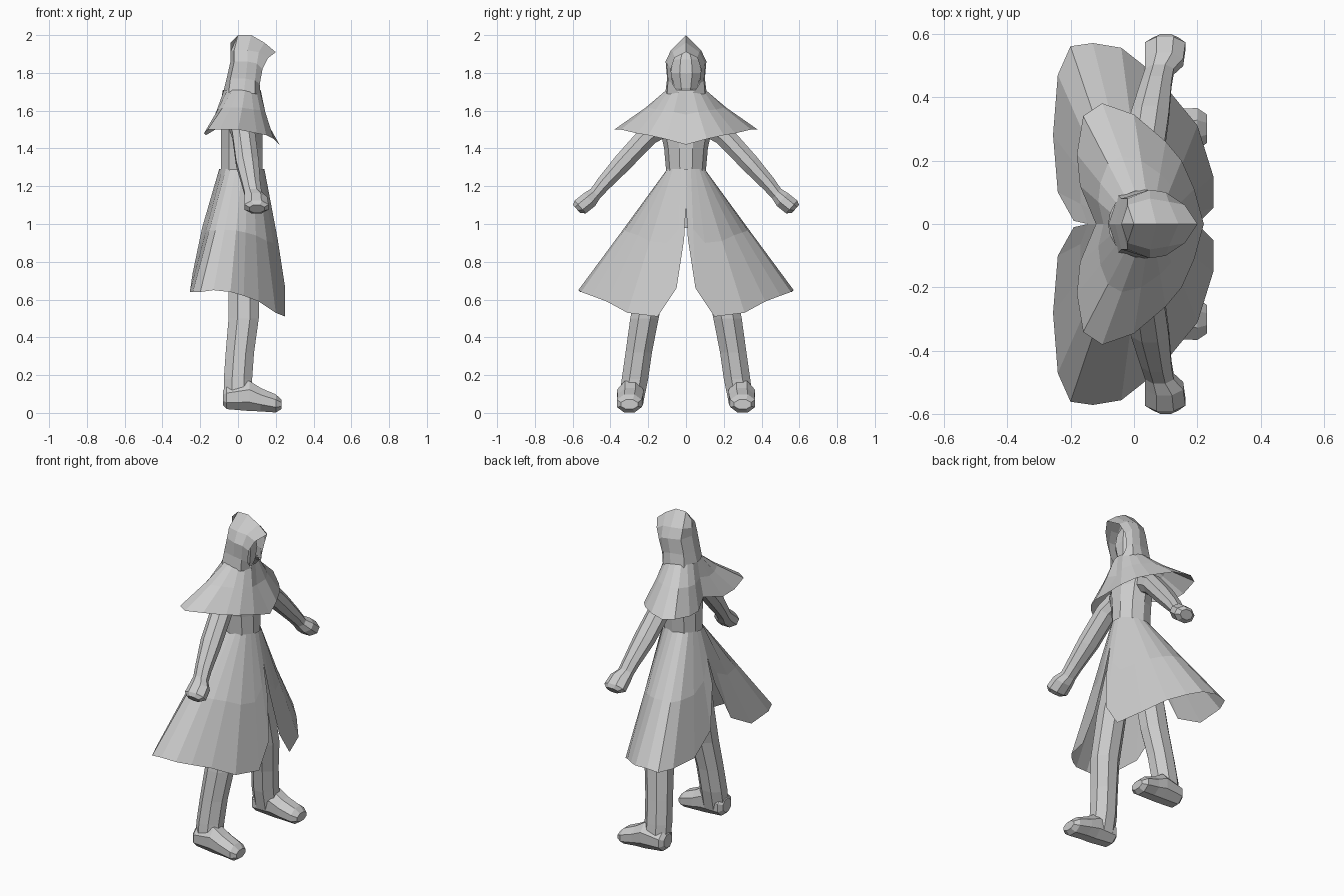
import bpy
import bmesh
from math import sin, cos, pi, radians
from mathutils import Vector

if "Cube" in bpy.data.objects:
    bpy.data.objects.remove(bpy.data.objects["Cube"], do_unlink=True)

# One plain grey for the whole figure
grey = bpy.data.materials.new("plain_grey")
grey.use_nodes = True
colour = (0.6, 0.6, 0.6, 1)
grey.diffuse_color = colour
grey.node_tree.nodes["Principled BSDF"].inputs["Base Color"].default_value = colour

X, Y, Z = Vector((1, 0, 0)), Vector((0, 1, 0)), Vector((0, 0, 1))


def loft(name, rings, closed=True, mirrored=True):
    """Skin a list of equal-length rings; dimensions are in hundredths."""
    bm = bmesh.new()
    rows = [[bm.verts.new(Vector(p) / 100) for p in ring] for ring in rings]
    count = len(rows[0])
    for low, high in zip(rows, rows[1:]):
        for i in range(count if closed else count - 1):
            j = (i + 1) % count
            bm.faces.new((low[i], low[j], high[j], high[i]))
    if closed:
        bm.faces.new(rows[0])
        bm.faces.new(rows[-1])
    bmesh.ops.remove_doubles(bm, verts=bm.verts, dist=0.0005)
    bmesh.ops.recalc_face_normals(bm, faces=bm.faces)
    mesh = bpy.data.meshes.new(name)
    bm.to_mesh(mesh)
    bm.free()
    mesh.materials.append(grey)
    obj = bpy.data.objects.new(name, mesh)
    bpy.context.collection.objects.link(obj)
    if mirrored:
        mirror = obj.modifiers.new("Mirror", "MIRROR")
        mirror.use_axis = (False, True, False)
    return obj


def tube(name, stations, u, v, sides=8, mirrored=True):
    """Stations hold a centre and the half widths along u and v."""
    rings = []
    for x, y, z, ru, rv in stations:
        ring = []
        for i in range(sides):
            a = 2 * pi * (i + 0.5) / sides
            grow = 1 / cos(pi / sides)
            ring.append(Vector((x, y, z)) + grow * (u * ru * cos(a) + v * rv * sin(a)))
        rings.append(ring)
    return loft(name, rings, mirrored=mirrored)


def flare(name, hem, centre, rx, ry, steps):
    """Half a garment, from an elliptical neckline out to the hem."""
    last = len(hem) - 1
    top = [Vector(centre) + X * rx * cos(pi * i / last) + Y * ry * sin(pi * i / last)
           for i in range(len(hem))]
    rings = []
    for out, down in steps:
        ring = []
        for a, b in zip(top, hem):
            p = a.lerp(Vector(b), out)
            p.z = a.z + (b[2] - a.z) * down
            ring.append(p)
        rings.append(ring)
    return rings


# Torso, neck and head
tube("torso", [(2, 0, 98, 9, 10), (2, 0, 128, 11, 10), (2, 0, 140, 11, 11),
               (2, 0, 150, 11, 13), (1, 0, 160, 9, 14), (2, 0, 167, 5, 6),
               (2, 0, 172, 4, 5)], X, Y, sides=10, mirrored=False)
tube("head", [(5, 0, 167, 3, 4), (4, 0, 172, 6, 6), (4, 0, 180, 7, 8),
              (4, 0, 187, 6, 7), (4, 0, 193, 3, 3)], X, Y, mirrored=False)

# Arms with hands, sloping down and outwards
slope = radians(49)
tube("arms", [(1, 10, 153, 6, 6), (3, 20, 147, 6, 5.5), (5, 34, 132, 6, 5),
              (7, 44, 121, 4.8, 4), (8, 48, 116, 4.5, 3.5), (9.5, 51, 113, 6, 4.5),
              (9.8, 56, 109, 6.4, 4.5), (10, 58, 108, 4, 2.8)],
     X, Y * cos(slope) + Z * sin(slope))

# Legs, with boots laid along the walking direction
tube("legs", [(3, 8, 102, 8, 8), (3, 16, 78, 8, 8), (3, 22, 50, 8, 7.5),
              (1, 25, 32, 7.5, 7), (0, 27, 18, 7.5, 7), (0, 29, 6, 7.5, 6.5)], X, Y)
tube("boots", [(-8, 29, 8, 4, 4), (-6, 29, 8, 6.5, 6), (6, 29.5, 9, 7, 8),
               (12, 29.5, 7, 6.8, 6.2), (20, 30, 5, 6.5, 4.8),
               (23, 30, 4.5, 4.5, 2.5)], Y, Z)

# Coat skirt, split at the front and the back
skirt_hem = [(21, 1, 92), (25, 5, 66), (25, 15, 51), (20, 31, 53), (11, 42, 59),
             (3, 50, 62), (-4, 55.5, 64), (-13, 57, 65), (-20, 56, 64),
             (-24, 47, 64), (-25.5, 28, 64), (-24, 10, 74), (-19, 1, 98)]
skirt = flare("coat_skirt", skirt_hem, (2, 0, 129), 12, 10, [(0, 0), (.5, .5), (1, 1)])
for ring in skirt[:2]:
    ring[0].y = ring[-1].y = 0
loft("coat_skirt", skirt, closed=False)

# Shoulder cape with a crease down the front
cape_hem = [(22, 0, 142), (19, 11, 145), (15, 20, 147), (10, 26, 148),
            (0, 34.5, 150), (-10, 38, 150), (-16, 34, 150), (-18, 22, 148),
            (-17, 12, 147), (-12, 0, 150)]
cape = flare("cape", cape_hem, (2, 0, 171), 10, 10.5, [(0, 0), (.4, .45), (1, 1)])
cape[1][0].x -= 3
loft("shoulder_cape", cape, closed=False)

# Hood: arcs from the ridge to the neck, from the peaked rim to the nape
hood = [
    [(20, 0, 191), (16, 6, 188), (13, 8, 182), (11.5, 7, 174), (12, 3, 168)],
    [(14, 0, 196), (11, 7, 191), (10, 10, 185), (9, 9.5, 176), (9, 10, 169)],
    [(7, 0, 200), (5, 8, 192), (5, 10.8, 186), (4, 10, 177), (3, 11, 169)],
    [(0, 0, 200), (-2, 6, 192), (-2, 8, 186), (-4, 8, 177), (-5, 9, 169)],
    [(-4, 0, 196), (-4, 0, 191), (-4, 0, 186), (-6, 0, 177), (-8, 0, 169)],
]
loft("hood", hood, closed=False)
